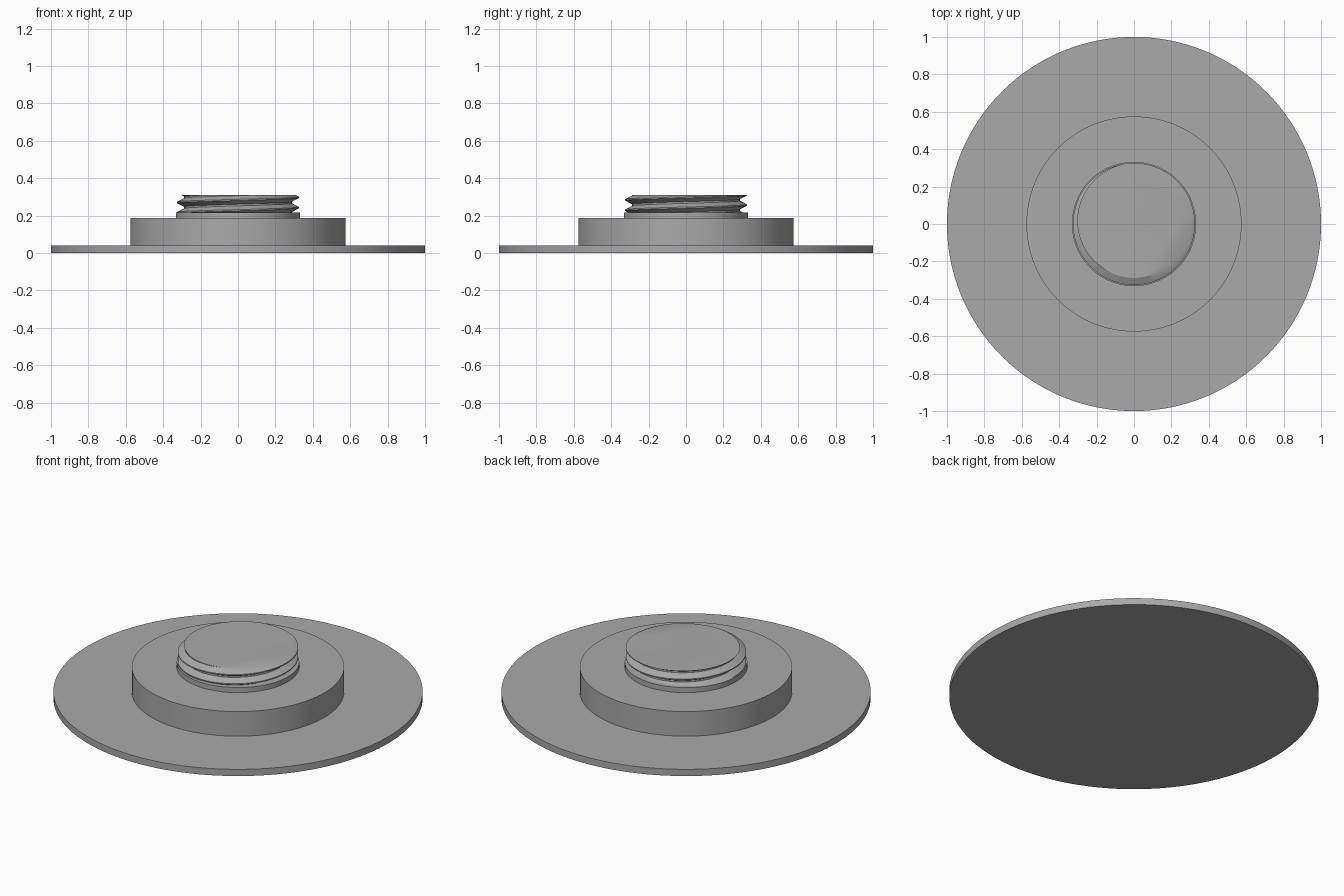
import bpy, bmesh, math

old = bpy.data.objects.get("Cube")
if old:
    bpy.data.objects.remove(old, do_unlink=True)

GREY = (0.4, 0.4, 0.4, 1)
metal = bpy.data.materials.new("plain grey")
metal.use_nodes = True
metal.diffuse_color = GREY
metal.node_tree.nodes["Principled BSDF"].inputs["Base Color"].default_value = GREY


def finish(obj, angle):
    obj.data.materials.append(metal)
    bpy.ops.object.select_all(action="DESELECT")
    obj.select_set(True)
    bpy.context.view_layer.objects.active = obj
    bpy.ops.object.shade_smooth_by_angle(angle=math.radians(angle))


def disc(name, radius, bottom, top):
    bpy.ops.mesh.primitive_cylinder_add(vertices=128, radius=radius, depth=top - bottom,
                                        location=(0, 0, (bottom + top) / 2))
    obj = bpy.context.object
    obj.name = name
    finish(obj, 30)


# Stepped body
disc("base_flange", 1.0, 0, 0.04)
disc("raised_hub", 0.575, 0.04, 0.187)
disc("thread_collar", 0.332, 0.187, 0.217)

# Screw thread: a right-handed helical ridge, trimmed flat at both ends
ROOT, CREST, PITCH = 0.288, 0.326, 0.055
BOTTOM, TOP, CREST_Z = 0.2, 0.31, 0.243
SEGMENTS, TURNS = 128, 6
profile = [(-0.06, CREST), (0.06, CREST), (0.42, ROOT), (0.58, ROOT)]
rows = [(CREST_Z + PITCH * (turn + h), r) for turn in range(-3, TURNS - 3) for h, r in profile]

bm = bmesh.new()
columns = []
for i in range(SEGMENTS):
    a = math.tau * i / SEGMENTS
    columns.append([bm.verts.new((r * math.cos(a), r * math.sin(a), z + PITCH * i / SEGMENTS))
                    for z, r in rows])
# The last column joins the first one pitch higher
columns.append(columns[0][len(profile):])
for left, right in zip(columns, columns[1:]):
    for j in range(min(len(left), len(right)) - 1):
        bm.faces.new((left[j], right[j], right[j + 1], left[j + 1]))
for height, direction in ((TOP, 1), (BOTTOM, -1)):
    geom = bm.verts[:] + bm.edges[:] + bm.faces[:]
    cut = bmesh.ops.bisect_plane(bm, geom=geom, plane_co=(0, 0, height),
                                 plane_no=(0, 0, direction), clear_outer=True)
    rim = [e for e in cut["geom_cut"] if isinstance(e, bmesh.types.BMEdge)]
    bmesh.ops.contextual_create(bm, geom=rim)
bmesh.ops.recalc_face_normals(bm, faces=bm.faces[:])
mesh = bpy.data.meshes.new("screw_thread")
bm.to_mesh(mesh)
bm.free()
thread = bpy.data.objects.new("screw_thread", mesh)
bpy.context.collection.objects.link(thread)
finish(thread, 30)
